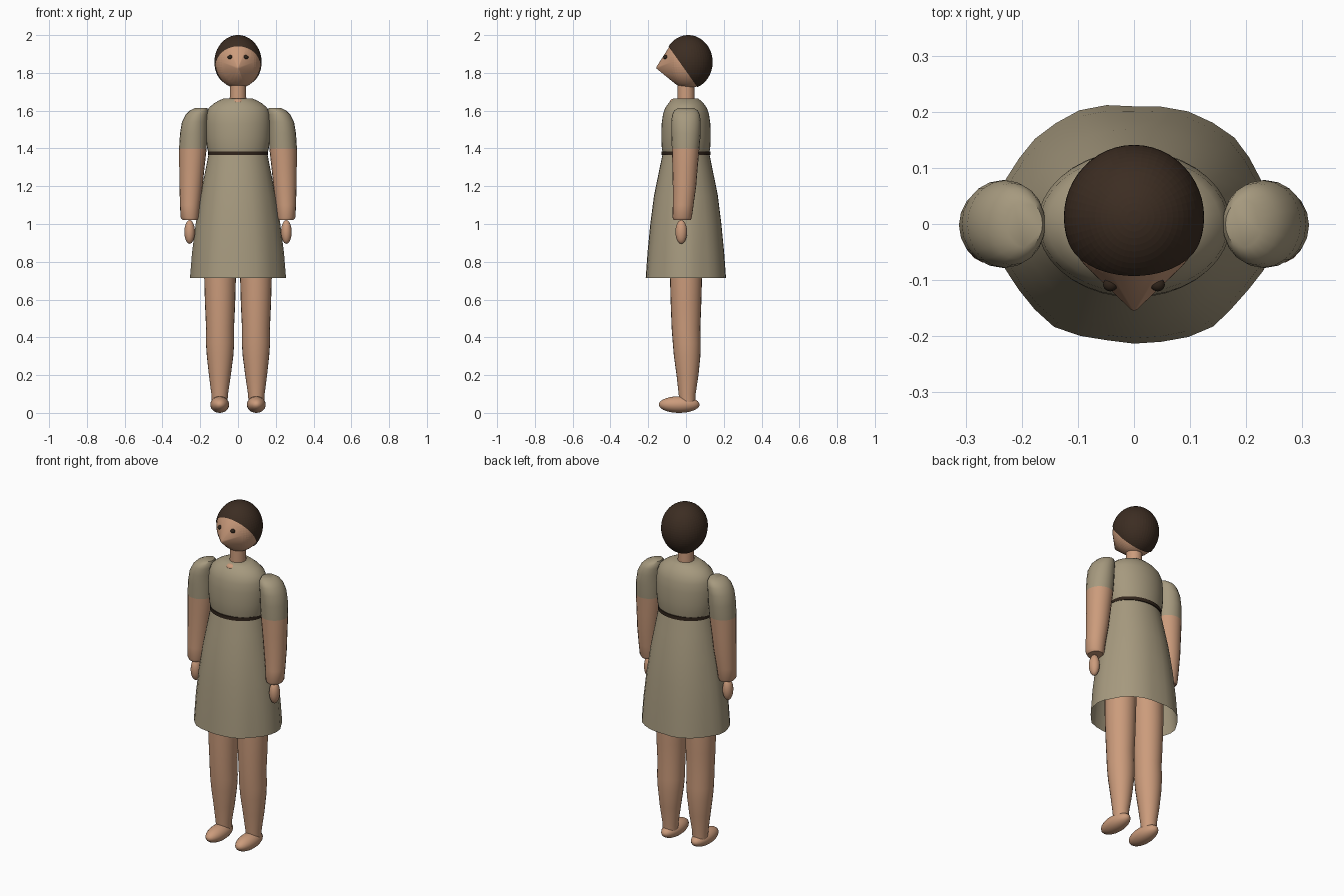
import bpy, bmesh, math
from mathutils import Vector

if "Cube" in bpy.data.objects:
    bpy.data.objects.remove(bpy.data.objects["Cube"])


def material(name, rgb):
    m = bpy.data.materials.new(name)
    m.use_nodes = True
    m.diffuse_color = (*rgb, 1)
    m.node_tree.nodes["Principled BSDF"].inputs["Base Color"].default_value = (*rgb, 1)
    return m


skin = material("skin", (0.60, 0.33, 0.20))
cloth = material("beige cloth", (0.38, 0.32, 0.21))
brown = material("dark brown hair", (0.045, 0.026, 0.016))
leather = material("belt brown", (0.03, 0.018, 0.011))


def finish(name, bm, mats, angle=50):
    bmesh.ops.recalc_face_normals(bm, faces=bm.faces)
    mesh = bpy.data.meshes.new(name)
    bm.to_mesh(mesh)
    bm.free()
    ob = bpy.data.objects.new(name, mesh)
    bpy.context.collection.objects.link(ob)
    for m in mats:
        mesh.materials.append(m)
    bpy.ops.object.select_all(action="DESELECT")
    ob.select_set(True)
    bpy.context.view_layer.objects.active = ob
    bpy.ops.object.shade_smooth_by_angle(angle=math.radians(angle))
    return ob


def loft(name, rings, mats, sides=28, caps=True, ripple=None, split=None):
    """Skin elliptical rings (z, centre x, centre y, radius x, radius y)."""
    bm = bmesh.new()
    loops = []
    for z, cx, cy, rx, ry in rings:
        loop = []
        for i in range(sides):
            a = math.tau * i / sides
            k = 1 + ripple(a, z) if ripple else 1
            loop.append(bm.verts.new((cx + rx * k * math.cos(a), cy + ry * k * math.sin(a), z)))
        loops.append(loop)
    for low, high in zip(loops, loops[1:]):
        for i in range(sides):
            j = (i + 1) % sides
            f = bm.faces.new((low[i], low[j], high[j], high[i]))
            if split and f.calc_center_median().z > split:
                f.material_index = 1
    if caps:
        bm.faces.new(loops[0])
        top = bm.faces.new(loops[-1])
        top.material_index = 1 if split else 0
    return finish(name, bm, mats)


def ellipsoid(name, centre, radii, mat):
    bm = bmesh.new()
    bmesh.ops.create_uvsphere(bm, u_segments=24, v_segments=14, radius=1)
    for v in bm.verts:
        v.co = Vector(centre) + Vector(c * r for c, r in zip(v.co, radii))
    return finish(name, bm, [mat])


# Head: an ellipsoid drawn out to a pointed nose; the hair is a cut shell over it
HEAD = Vector((0, 0.012, 1.857))
RADII = (0.125, 0.129, 0.143)


def head_shape(scale):
    bm = bmesh.new()
    bmesh.ops.create_uvsphere(bm, u_segments=48, v_segments=32, radius=scale)
    for v in bm.verts:
        v.co = HEAD + Vector(c * r for c, r in zip(v.co, RADII))
    for x in (-0.006, 0, 0.006):
        for z in (1.822, 1.834):
            bm.verts.new((x, -0.155 + abs(x) * 0.5, z))
    hull = bmesh.ops.convex_hull(bm, input=bm.verts)
    loose = {g for g in hull["geom_interior"] + hull["geom_unused"]
             if isinstance(g, bmesh.types.BMVert)}
    bmesh.ops.delete(bm, geom=list(loose), context="VERTS")
    return bm


finish("head", head_shape(0.965), [skin], 60)
bm = head_shape(1.0)
bmesh.ops.bisect_plane(bm, geom=bm.verts[:] + bm.edges[:] + bm.faces[:],
                       plane_co=(0, -0.025, 1.845), plane_no=(0, 0.24, 0.17), clear_inner=True)
finish("hair", bm, [brown], 60)
for side, x in (("left", 1), ("right", -1)):
    ellipsoid(side + "_eye", (x * 0.042, -0.108, 1.883), (0.013, 0.012, 0.011), leather)

loft("neck", [(1.60, 0, 0, 0.045, 0.046), (1.76, 0, 0, 0.042, 0.044)], [skin])
ellipsoid("neckline", (0, -0.062, 1.644), (0.03, 0.025, 0.02), skin)

# Dress: bodice, belt and an open rippled skirt
loft("bodice", [
    (1.37, 0, 0, 0.155, 0.122), (1.40, 0, 0, 0.163, 0.128), (1.46, 0, 0, 0.17, 0.131),
    (1.53, 0, 0, 0.172, 0.129), (1.58, 0, 0, 0.168, 0.122), (1.615, 0, 0, 0.155, 0.11),
    (1.64, 0, 0, 0.125, 0.092), (1.655, 0, 0, 0.098, 0.076), (1.665, 0, 0, 0.075, 0.064)],
    [cloth], sides=36)
loft("belt", [(z, 0, 0, 0.158, 0.131) for z in (1.365, 1.385)], [leather], sides=36)


def hem_wave(a, z):
    depth = min(1, max(0, (1.37 - z) / 0.65))
    return depth * (0.018 * math.cos(6 * a + 0.4) + 0.008 * math.sin(11 * a))


loft("skirt", [
    (0.715, 0, 0, 0.25, 0.215), (0.85, 0, 0, 0.24, 0.205), (1.0, 0, 0, 0.222, 0.19),
    (1.15, 0, 0, 0.198, 0.17), (1.28, 0, 0, 0.173, 0.143), (1.37, 0, 0, 0.156, 0.124)],
    [cloth], sides=32, caps=False, ripple=hem_wave)

# Limbs, mirrored to both sides
ARM = [(1.02, 0.253, -0.02, 0.04, 0.045), (1.035, 0.255, -0.02, 0.049, 0.051),
       (1.10, 0.254, -0.015, 0.053, 0.055), (1.20, 0.249, -0.008, 0.061, 0.062),
       (1.30, 0.244, -0.005, 0.067, 0.067), (1.40, 0.239, -0.002, 0.073, 0.073),
       (1.48, 0.235, 0, 0.072, 0.078), (1.54, 0.229, 0, 0.068, 0.078),
       (1.58, 0.217, 0, 0.059, 0.073), (1.60, 0.207, 0, 0.049, 0.063),
       (1.615, 0.195, 0, 0.032, 0.042)]
LEG = [(0.03, 0.097, 0.008, 0.04, 0.04), (0.10, 0.097, 0.006, 0.044, 0.045),
       (0.20, 0.096, 0.008, 0.058, 0.058), (0.30, 0.095, 0.006, 0.07, 0.07),
       (0.37, 0.095, 0.004, 0.075, 0.074), (0.45, 0.095, 0, 0.074, 0.076),
       (0.58, 0.095, 0, 0.08, 0.081), (0.72, 0.095, 0, 0.084, 0.085),
       (1.00, 0.09, 0, 0.087, 0.088)]
for side, s in (("left", 1), ("right", -1)):
    flip = lambda rings: [(z, s * x, y, rx, ry) for z, x, y, rx, ry in rings]
    loft(side + "_arm", flip(ARM), [skin, cloth], sides=20, split=1.4)
    ellipsoid(side + "_hand", (s * 0.256, -0.025, 0.958), (0.028, 0.031, 0.063), skin)
    loft(side + "_leg", flip(LEG), [skin], sides=24)
    ellipsoid(side + "_foot", (s * 0.097, -0.036, 0.044), (0.05, 0.108, 0.044), skin)
